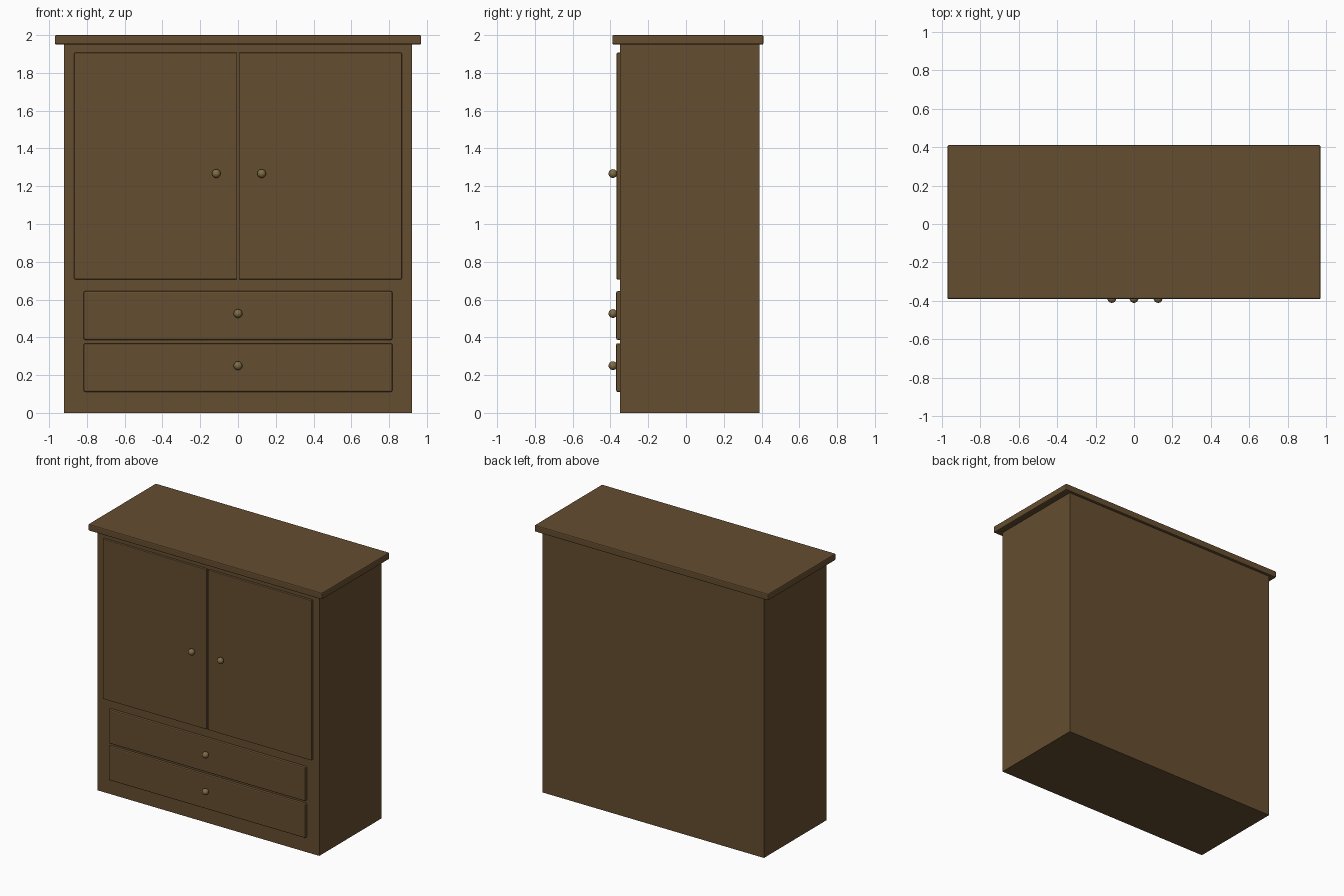
import bpy

if "Cube" in bpy.data.objects:
    bpy.data.objects.remove(bpy.data.objects["Cube"])


def material(name, color):
    m = bpy.data.materials.new(name)
    m.diffuse_color = (*color, 1)
    m.use_nodes = True
    m.node_tree.nodes["Principled BSDF"].inputs["Base Color"].default_value = m.diffuse_color
    return m


wood = material("dark_wood", (0.13, 0.075, 0.03))
brass = material("aged_brass", (0.21, 0.15, 0.06))


def box(name, lo, hi, bevel=0.0):
    """Box between two corners, with optional rounded edges."""
    bpy.ops.mesh.primitive_cube_add(
        size=1, location=[(a + b) / 2 for a, b in zip(lo, hi)])
    ob = bpy.context.object
    ob.name = name
    ob.scale = [b - a for a, b in zip(lo, hi)]
    bpy.ops.object.transform_apply(location=False, rotation=False, scale=True)
    ob.data.materials.append(wood)
    if bevel:
        mod = ob.modifiers.new("edge_bevel", 'BEVEL')
        mod.width = bevel
        mod.segments = 2
    return ob


def knob(name, x, z):
    """Round pull knob."""
    bpy.ops.mesh.primitive_uv_sphere_add(
        segments=24, ring_count=12, radius=0.023, location=(x, -0.387, z))
    ob = bpy.context.object
    ob.name = name
    ob.data.materials.append(brass)
    bpy.ops.object.shade_smooth()


# Carcass and overhanging top
box("cabinet_body", (-0.92, -0.35, 0), (0.92, 0.39, 1.95))
box("cabinet_top", (-0.97, -0.39, 1.95), (0.97, 0.41, 2.0), 0.007)

# Pair of doors
for name, x0, x1, kx in (("left", -0.867, -0.005, -0.115),
                         ("right", 0.005, 0.867, 0.125)):
    box(name + "_door", (x0, -0.367, 0.707), (x1, -0.335, 1.907), 0.004)
    knob(name + "_door_knob", kx, 1.267)

# Two drawers
for name, z0, kz in (("lower", 0.111, 0.25), ("upper", 0.387, 0.526)):
    box(name + "_drawer", (-0.817, -0.37, z0), (0.817, -0.33, z0 + 0.257), 0.008)
    knob(name + "_drawer_knob", 0, kz)
